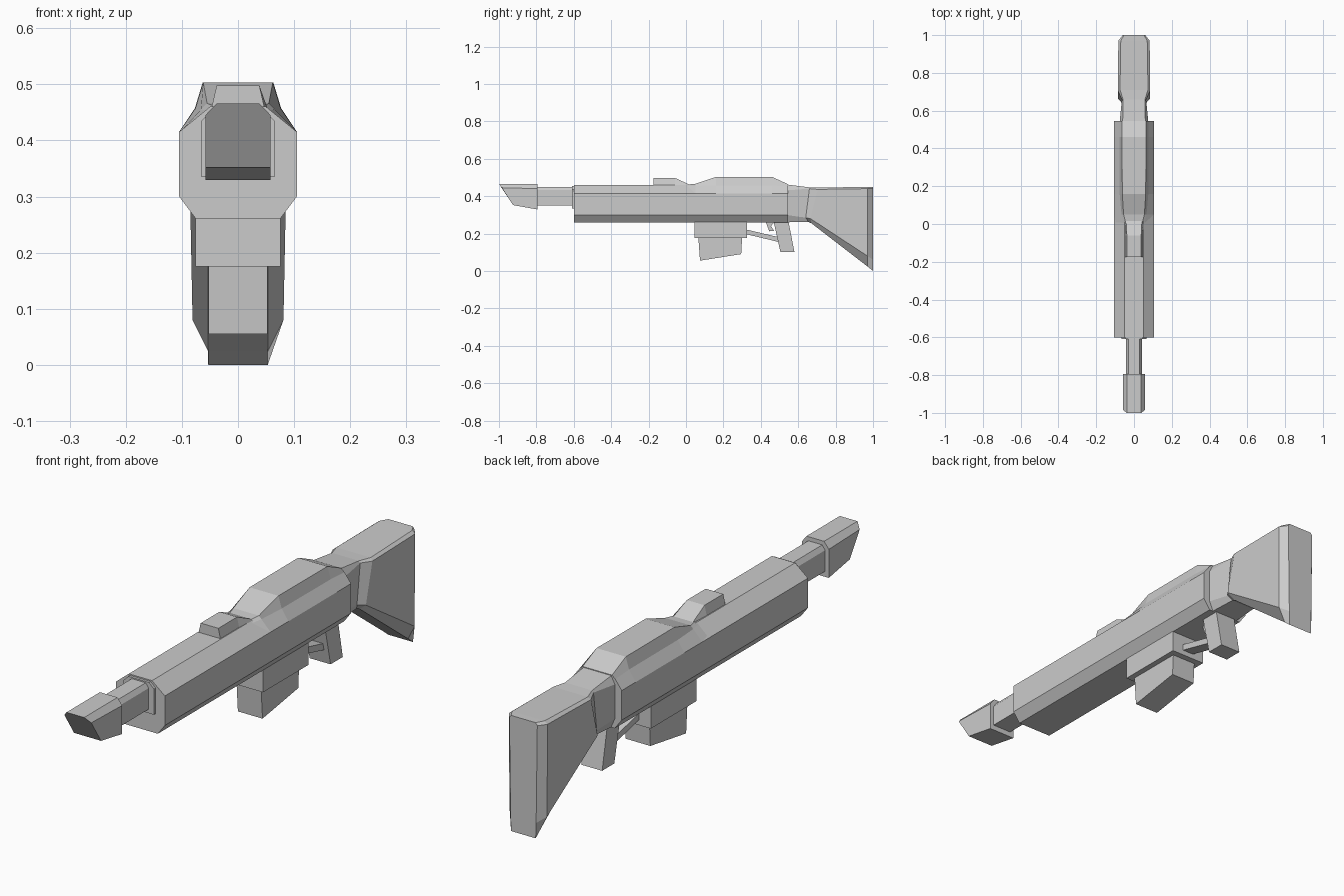
import bpy, bmesh

if "Cube" in bpy.data.objects:
    bpy.data.objects.remove(bpy.data.objects["Cube"])


def finish(name, bm):
    bmesh.ops.recalc_face_normals(bm, faces=bm.faces)
    me = bpy.data.meshes.new(name)
    bm.to_mesh(me)
    bm.free()
    ob = bpy.data.objects.new(name, me)
    bpy.context.collection.objects.link(ob)
    return ob


def loft(name, rings):
    """Each ring lists (x, y, z) on the right half, top to bottom; it is mirrored in x."""
    bm = bmesh.new()
    loops = []
    for half in rings:
        full = list(half) + [(-x, y, z) for x, y, z in reversed(half)]
        loops.append([bm.verts.new(p) for p in full])
    n = len(loops[0])
    for a, b in zip(loops, loops[1:]):
        for i in range(n):
            j = (i + 1) % n
            bm.faces.new((a[i], a[j], b[j], b[i]))
    bm.faces.new(loops[0])
    bm.faces.new(loops[-1])
    return finish(name, bm)


def section(y, pts):
    return [(x, y, z) for x, z in pts]


def side_prism(name, profile, half_width):
    """Extrude a (y, z) side profile across x."""
    bm = bmesh.new()
    l = [bm.verts.new((-half_width, y, z)) for y, z in profile]
    r = [bm.verts.new((half_width, y, z)) for y, z in profile]
    bm.faces.new(l)
    bm.faces.new(r)
    for i in range(len(l)):
        j = (i + 1) % len(l)
        bm.faces.new((l[i], l[j], r[j], r[i]))
    return finish(name, bm)


# Octagonal receiver body
body = [(.05, .46), (.105, .415), (.105, .30), (.075, .26)]
loft("body", [section(-.6, body), section(.545, body)])

# Raised cover on the rear half of the body
loft("top_cover", [
    section(.0, [(.042, .461), (.056, .454), (.104, .414)]),
    section(.05, [(.055, .466), (.066, .455), (.105, .415)]),
    section(.16, [(.062, .503), (.076, .457), (.105, .415)]),
    section(.46, [(.063, .503), (.077, .457), (.105, .415)]),
    section(.545, [(.063, .464), (.077, .452), (.105, .415)])])

# Sight block with a sloping back
loft("sight_block", [
    section(-.175, [(.038, .498), (.048, .455)]),
    section(-.06, [(.038, .498), (.048, .455)]),
    section(.02, [(.042, .461), (.055, .45)])])

# Collar, barrel and muzzle
collar = [(.045, .455), (.065, .435), (.065, .335)]
loft("barrel_collar", [section(-.61, collar), section(-.59, collar)])
barrel = [(.03, .45), (.042, .432), (.042, .35)]
loft("barrel", [section(-.81, barrel), section(-.6, barrel)])
loft("muzzle", [
    [(.038, -1, .466), (.058, -.985, .445), (.058, -.925, .352)],
    section(-.795, [(.038, .466), (.058, .44), (.058, .329)])])

# Magazine housing and magazine
side_prism("magazine_housing", [(.045, .27), (.325, .27), (.325, .175), (.045, .175)], .076)
side_prism("magazine", [(.066, .18), (.30, .18), (.295, .09), (.075, .055)], .053)

# Grip, trigger guard and trigger
side_prism("grip", [(.465, .28), (.545, .28), (.58, .10), (.505, .10)], .045)
side_prism("trigger_guard", [(.32, .222), (.49, .182), (.495, .155), (.32, .197)], .025)
side_prism("trigger", [(.425, .265), (.475, .265), (.455, .24), (.47, .215), (.445, .212)], .012)

# Stock: neck, flared butt and chamfered back plate
loft("stock", [
    section(.53, [(.06, .463), (.077, .43), (.077, .30), (.06, .26)]),
    [(.058, .66, .447), (.064, .66, .44), (.064, .64, .285), (.052, .655, .262)],
    [(.074, .71, .445), (.085, .705, .436), (.085, .665, .28), (.054, .67, .255)],
    section(.97, [(.07, .45), (.083, .44), (.081, .08), (.053, .024)]),
    section(1.0, [(.053, .45), (.06, .44), (.055, .06), (.053, .0)])])
